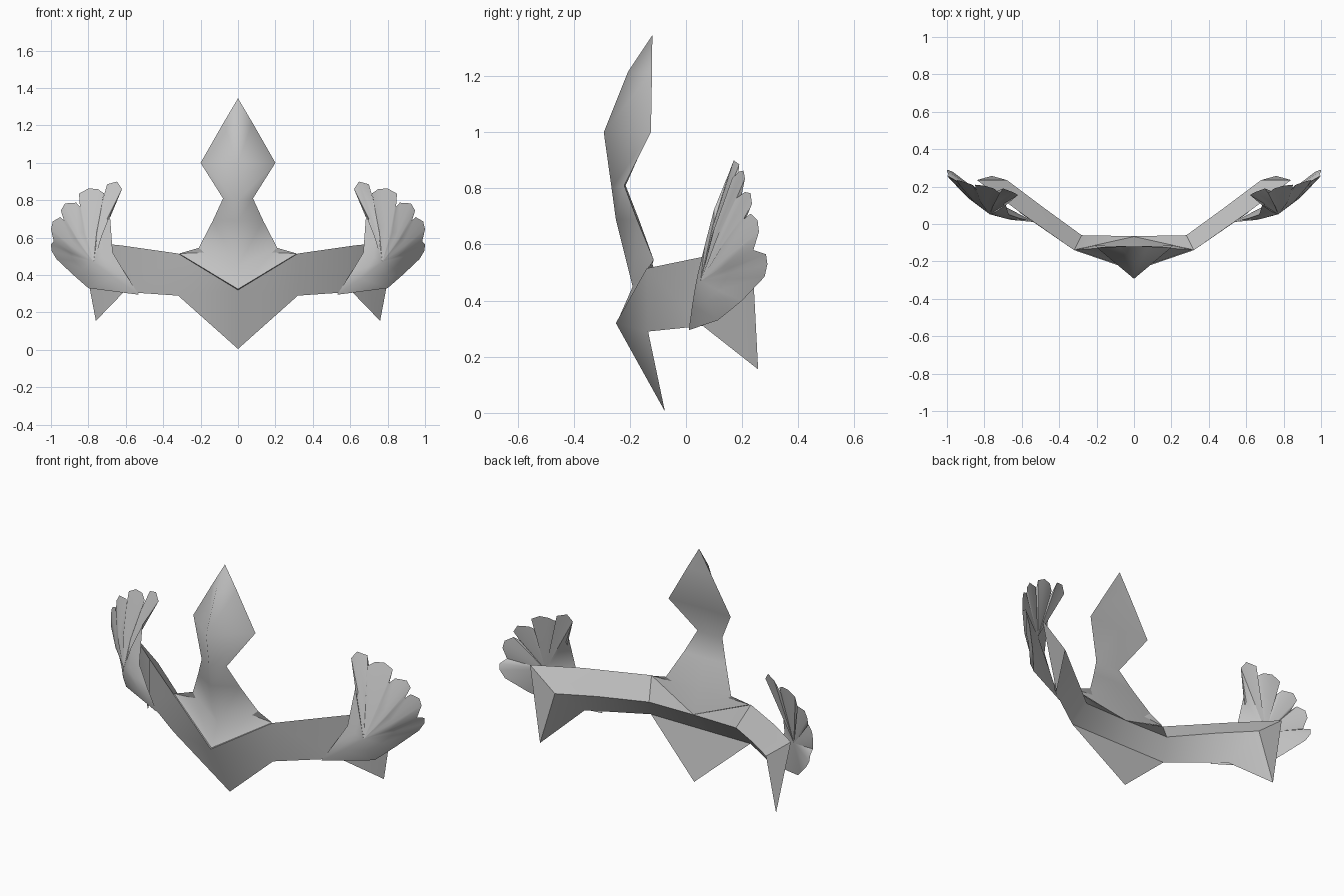
import bpy, bmesh, math
from mathutils import Vector

cube = bpy.data.objects.get("Cube")
if cube:
    bpy.data.objects.remove(cube, do_unlink=True)

grey = bpy.data.materials.new("plain_grey")
grey.use_nodes = True
GREY = (0.54, 0.54, 0.54, 1)
grey.diffuse_color = GREY
grey.node_tree.nodes["Principled BSDF"].inputs["Base Color"].default_value = GREY


def finish(name, bm, angle):
    """Turn a half mesh into a mirrored, smooth-shaded object."""
    bmesh.ops.remove_doubles(bm, verts=bm.verts, dist=0.0005)
    bmesh.ops.recalc_face_normals(bm, faces=bm.faces)
    mesh = bpy.data.meshes.new(name)
    bm.to_mesh(mesh)
    bm.free()
    mesh.materials.append(grey)
    ob = bpy.data.objects.new(name, mesh)
    bpy.context.collection.objects.link(ob)
    bpy.ops.object.select_all(action='DESELECT')
    ob.select_set(True)
    bpy.context.view_layer.objects.active = ob
    bpy.ops.object.shade_smooth_by_angle(angle=math.radians(angle))
    ob.modifiers.new("Mirror", 'MIRROR').use_axis[0] = True
    return ob


def loft(name, sections, closed, angle):
    """Skin neighbouring cross-sections that have equal point counts."""
    bm = bmesh.new()
    rings = [[bm.verts.new(p) for p in s] for s in sections]
    n = len(rings[0])
    for a, b in zip(rings, rings[1:]):
        for i in range(n if closed else n - 1):
            j = (i + 1) % n
            bm.faces.new((a[i], a[j], b[j], b[i]))
    if closed:
        bm.faces.new(rings[-1])
    return finish(name, bm, angle)


# Band: a three-sided bar (outer top, outer bottom, inner edge) ending in a spike;
# at the centre the outer bottom splits into a hanging point and the bar's underside
corner, under, spike = (.32, -.135, .29), (.61, .06, .31), (.76, .257, .155)
loft("band", [
    [(0, -.25, .32), (0, -.075, .005), (0, -.135, .29), (0, -.065, .40)],
    [(.32, -.14, .515), corner, corner, (.28, -.06, .40)],
    [(.62, .07, .558), under, under, (.50, .10, .435)],
    [(.84, .235, .58), spike, spike, (.68, .235, .455)],
], True, 30)

# Crest: front ridge, side edge, back centre, rising from the band
loft("crest", [
    [(0, -.245, .325), (.315, -.137, .515), (0, -.067, .40)],
    [(0, -.19, .45), (.21, -.115, .545), (0, -.12, .53)],
    [(0, -.25, .69), (.135, -.175, .69), (0, -.168, .69)],
    [(0, -.265, .80), (.08, -.22, .81), (0, -.215, .81)],
    [(0, -.293, 1.0), (.20, -.125, 1.0), (0, -.13, 1.0)],
    [(0, -.207, 1.215), (.077, -.121, 1.215), (0, -.123, 1.215)],
    [(0, -.12, 1.345)] * 3,
], False, 88)

# Wing: feathered outline, running from the lower point over the feather tips
outline = [Vector(p) for p in (
    (.53, .01, .295), (.61, .03, .42), (.67, .05, .52), (.685, .10, .725),
    (.62, .155, .86), (.647, .17, .90), (.70, .19, .885), (.728, .15, .785),
    (.717, .165, .837), (.75, .19, .86), (.80, .205, .863), (.85, .21, .835),
    (.845, .18, .765), (.865, .21, .787), (.925, .23, .783), (.947, .235, .745),
    (.93, .205, .69), (.95, .23, .71), (.99, .255, .687), (1.0, .26, .645),
    (.985, .24, .58), (1.0, .285, .565), (.997, .29, .53), (.97, .28, .485),
    (.88, .20, .40), (.80, .114, .33))]
front_hub, back_hub = Vector((.76, .07, .47)), Vector((.80, .15, .53))
bulge = Vector((.012, -.018, 0))
bm = bmesh.new()
rim = [bm.verts.new(p) for p in outline]
mid = [bm.verts.new(front_hub.lerp(p, .5) + bulge) for p in outline]
front, back = bm.verts.new(front_hub + bulge), bm.verts.new(back_hub)
for i in range(len(rim)):
    k = (i + 1) % len(rim)
    bm.faces.new((rim[i], rim[k], mid[k], mid[i]))
    bm.faces.new((mid[i], mid[k], front))
    bm.faces.new((rim[k], rim[i], back))
finish("wing", bm, 50)
